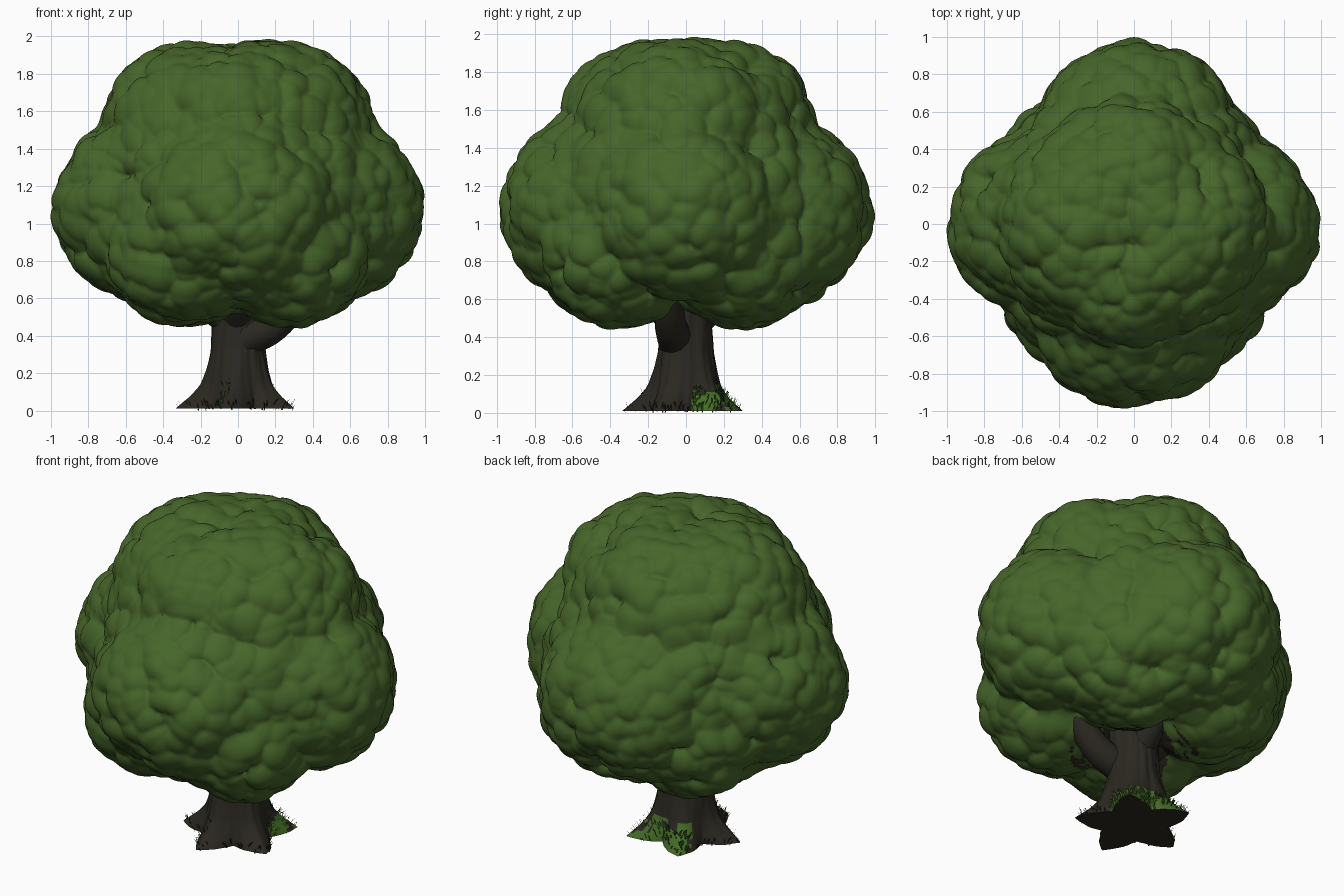
import bpy, bmesh, math, random
from mathutils import Vector, noise

random.seed(4)
if "Cube" in bpy.data.objects:
    bpy.data.objects.remove(bpy.data.objects["Cube"], do_unlink=True)


def material(name, rgb):
    m = bpy.data.materials.new(name)
    m.use_nodes = True
    m.diffuse_color = (*rgb, 1)
    m.node_tree.nodes["Principled BSDF"].inputs["Base Color"].default_value = (*rgb, 1)
    return m


LEAF = material("leaf green", (0.062, 0.131, 0.023))
BARK = material("bark brown", (0.024, 0.021, 0.015))
MOSS = material("moss green", (0.057, 0.148, 0.02))


def finish(bm, name, mats, smooth=True):
    mesh = bpy.data.meshes.new(name)
    for f in bm.faces:
        f.smooth = smooth and len(f.verts) < 5
    bm.to_mesh(mesh)
    bm.free()
    for m in mats:
        mesh.materials.append(m)
    ob = bpy.data.objects.new(name, mesh)
    bpy.context.collection.objects.link(ob)
    return ob


# Canopy: one skin blown outward over a cluster of overlapping lobes
HEART = Vector((0, 0, 1.12))
LOBES = [((0.0, -0.47, 1.07), (0.56, 0.51, 0.50)),    # front
         ((0.02, 0.46, 1.05), (0.55, 0.52, 0.52)),    # back
         ((-0.49, 0.0, 1.09), (0.50, 0.50, 0.50)),    # right
         ((0.51, -0.02, 1.07), (0.48, 0.50, 0.48)),   # left
         ((0.0, 0.0, 1.39), (0.71, 0.67, 0.57))]      # crown
for s in (-1, 1):
    LOBES.append(((s * 0.24, 0, 1.50), (0.49, 0.50, 0.47)))
    LOBES.append(((0, s * 0.19, 1.50), (0.51, 0.49, 0.47)))
    for sy in (-1, 1):
        LOBES.append(((s * 0.30, sy * 0.30, 1.15), (0.38, 0.38, 0.45)))
        LOBES.append(((s * 0.28, sy * 0.32 - 0.03, 0.85), (0.43, 0.43, 0.40)))
LOBES = [(Vector(c) - HEART, Vector([1 / s for s in r])) for c, r in LOBES]


def reach(n):
    """Softly blended distance from the heart to the outermost lobe along n."""
    total = math.exp(0.36 / 0.022)
    for c, inv in LOBES:
        d, o = n * inv, c * inv
        a, b = d.dot(d), d.dot(o)
        disc = b * b - a * (o.dot(o) - 1)
        if disc > 0:
            total += math.exp((b + math.sqrt(disc)) / a / 0.022)
    return 0.022 * math.log(total)


def puff(p, size):
    """Round bump in each cell, creased where cells meet."""
    d = noise.voronoi(p / size)[0][0]
    return math.sqrt(max(0, 1 - d * d)) - 0.85


bm = bmesh.new()
bmesh.ops.create_icosphere(bm, subdivisions=7, radius=1)
for v in bm.verts:
    n = v.co.normalized()
    p = HEART + n * reach(n)
    warp = p + 0.025 * noise.noise_vector(p * 6)
    v.co = p + n * (0.078 * puff(warp, 0.125) + 0.09 * puff(warp, 0.33))
bm.normal_update()
for f in bm.faces:
    # Woody hollow around the top of the trunk
    c = f.calc_center_median()
    flat = Vector((c.x, c.y, 0))
    if c.z < 0.8 and flat.length < 0.36 and f.normal.dot(flat.normalized()) < -0.25:
        f.material_index = 1
finish(bm, "canopy", [LEAF, BARK])

# Trunk: lofted rings that flare into five pointed roots
ROOTS = [math.radians(45 + 72 * k) for k in range(5)]
PROFILE = [(0.01, 0.19, 0.15), (0.035, 0.19, 0.12), (0.08, 0.18, 0.075),
           (0.14, 0.168, 0.035), (0.22, 0.158, 0.015), (0.32, 0.146, 0.0),
           (0.45, 0.138, 0.0), (0.58, 0.145, 0.0), (0.85, 0.12, 0.0)]
SEG = 120


def profile_at(z):
    for (z0, a0, b0), (z1, a1, b1) in zip(PROFILE, PROFILE[1:]):
        if z <= z1:
            t = (z - z0) / (z1 - z0)
            return a0 + t * (a1 - a0), b0 + t * (b1 - b0)
    return PROFILE[-1][1:]


def trunk_point(a, z):
    core, root = profile_at(z)
    nearest = math.acos(min(1, max(math.cos(a - r) for r in ROOTS)))
    lobe = max(0, 1 - nearest / math.radians(36)) ** 1.15
    ridge = noise.noise(Vector((math.cos(a) * 6, math.sin(a) * 6, z * 3)))
    r = core + root * lobe + 0.008 * ridge
    return Vector((r * math.cos(a), r * math.sin(a), z))


bm = bmesh.new()
rings = []
for i in range(43):
    z = 0.01 + 0.02 * i
    rings.append([bm.verts.new(trunk_point(math.tau * k / SEG, z)) for k in range(SEG)])
for lo, hi in zip(rings, rings[1:]):
    for k in range(SEG):
        n = (k + 1) % SEG
        f = bm.faces.new((lo[k], lo[n], hi[n], hi[k]))
        # Moss low on the back, thickest between the two rear roots
        c = f.calc_center_median()
        angle = math.degrees(math.atan2(c.y, c.x))
        patch = noise.noise(c * 11) + 0.5 * noise.noise(c * 30) - c.z * 2
        limit = -0.4 if 55 < angle < 118 else -0.12
        if 8 < angle < 135 and c.z < 0.16 and patch > limit:
            f.material_index = 1
bm.faces.new(rings[0][::-1])
bm.faces.new(rings[-1])
finish(bm, "trunk", [BARK, MOSS])


# Branches: tapered curves reaching into the canopy
def branch(name, pts, thick):
    cu = bpy.data.curves.new(name, "CURVE")
    cu.dimensions = "3D"
    cu.bevel_depth = thick
    cu.bevel_resolution = 4
    cu.use_fill_caps = True
    sp = cu.splines.new("BEZIER")
    sp.bezier_points.add(len(pts) - 1)
    for i, (bp, p) in enumerate(zip(sp.bezier_points, pts)):
        bp.co = p
        bp.radius = 1 - 0.15 * i
        bp.handle_left_type = bp.handle_right_type = "AUTO"
    cu.materials.append(BARK)
    ob = bpy.data.objects.new(name, cu)
    bpy.context.collection.objects.link(ob)


branch("left_branch", [(0.03, -0.05, 0.38), (0.20, -0.08, 0.46), (0.40, -0.09, 0.72)], 0.10)
branch("right_branch", [(0, -0.02, 0.46), (-0.18, -0.02, 0.60), (-0.38, 0.0, 0.84)], 0.10)
branch("front_branch", [(0, 0, 0.44), (0.0, -0.18, 0.60), (0.03, -0.38, 0.85)], 0.09)
branch("back_branch", [(0, 0, 0.44), (0.0, 0.18, 0.60), (-0.02, 0.38, 0.85)], 0.09)


# Grass: thin bent blades around the roots
def grass(name, count, start, end, mat, top):
    bm = bmesh.new()
    for _ in range(count):
        a = math.radians(random.uniform(start, end))
        base = trunk_point(a, random.uniform(0.012, top))
        out = Vector((math.cos(a), math.sin(a), 0))
        side = Vector((-out.y, out.x, 0))
        lean = side * random.uniform(-0.025, 0.025)
        h = random.uniform(0.015, 0.035)
        mid = base + out * 0.01 + lean * 0.4 + Vector((0, 0, h * 0.6))
        tip = base + out * random.uniform(0.01, 0.025) + lean + Vector((0, 0, h))
        base.z = max(0, base.z - 0.012)
        w = side * 0.004
        vs = [bm.verts.new(p) for p in (base - w, base + w, mid + w * 0.7, mid - w * 0.7, tip)]
        bm.faces.new(vs[:4])
        bm.faces.new((vs[3], vs[2], vs[4]))
    finish(bm, name, [mat], False)


grass("back_grass", 130, 10, 130, MOSS, 0.12)
grass("front_grass", 14, 245, 258, MOSS, 0.14)
grass("dry_grass", 55, 140, 370, BARK, 0.04)
